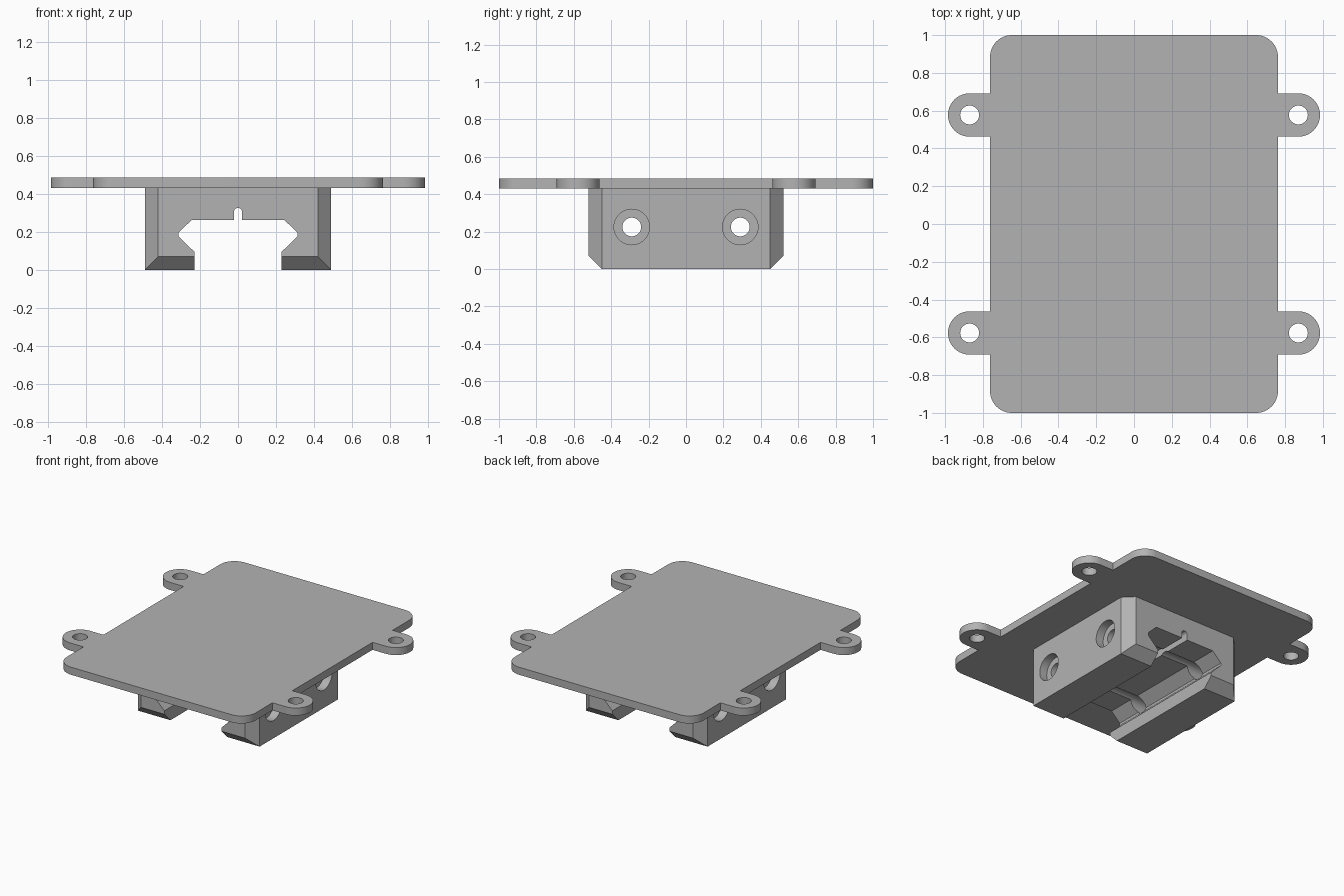
import bpy, bmesh
from math import pi, sin, cos
from mathutils import Matrix, Vector

cube = bpy.data.objects.get("Cube")
if cube:
    bpy.data.objects.remove(cube, do_unlink=True)

grey = bpy.data.materials.new("plain grey")
grey.use_nodes = True
COLOR = (0.45, 0.45, 0.45, 1)
grey.diffuse_color = COLOR
grey.node_tree.nodes["Principled BSDF"].inputs["Base Color"].default_value = COLOR

# Main dimensions
PLATE_X, PLATE_Y, PLATE_Z, TOP = 0.762, 1.0, 0.43, 0.485
EAR_X, EAR_Y, EAR_R = 0.87, 0.577, 0.115
SIDE, END, BEVEL = 0.49, 0.52, 0.07
BOLT_Y, BOLT_Z = 0.29, 0.225


def make(name, bm):
    bmesh.ops.recalc_face_normals(bm, faces=bm.faces)
    mesh = bpy.data.meshes.new(name)
    bm.to_mesh(mesh)
    bm.free()
    mesh.materials.append(grey)
    obj = bpy.data.objects.new(name, mesh)
    bpy.context.collection.objects.link(obj)
    return obj


def arc(cx, cy, r, start, end, steps=12):
    angles = [start + (end - start) * i / steps for i in range(steps + 1)]
    return [(cx + r * cos(a), cy + r * sin(a)) for a in angles]


def prism(name, outline, depth):
    """Extrude a closed outline; depth is a vector, to_3d places each point."""
    bm = bmesh.new()
    face = bm.faces.new([bm.verts.new(p) for p in outline])
    res = bmesh.ops.extrude_face_region(bm, geom=[face])
    verts = [v for v in res["geom"] if isinstance(v, bmesh.types.BMVert)]
    bmesh.ops.translate(bm, verts=verts, vec=depth)
    return make(name, bm)


def cylinder(name, center, radius, length, axis, tip=None):
    bm = bmesh.new()
    turn = Vector((0, 0, 1)).rotation_difference(Vector(axis)).to_matrix().to_4x4()
    bmesh.ops.create_cone(bm, cap_ends=True, segments=40, radius1=radius,
                          radius2=radius if tip is None else tip, depth=length,
                          matrix=Matrix.Translation(center) @ turn)
    return make(name, bm)


def cut(obj, cutters):
    for c in cutters:
        c.hide_render = True
        mod = obj.modifiers.new("cut", "BOOLEAN")
        mod.operation, mod.solver, mod.object = "DIFFERENCE", "EXACT", c
    graph = bpy.context.evaluated_depsgraph_get()
    mesh = bpy.data.meshes.new_from_object(obj.evaluated_get(graph))
    obj.modifiers.clear()
    obj.data = mesh
    for c in cutters:
        bpy.data.objects.remove(c, do_unlink=True)


def smooth(obj):
    bpy.ops.object.select_all(action="DESELECT")
    obj.select_set(True)
    bpy.context.view_layer.objects.active = obj
    bpy.ops.object.shade_smooth_by_angle(angle=pi / 7)


# Mounting plate: one half of the outline, then the same turned half way round
R = 0.115
half = arc(PLATE_X - R, R - PLATE_Y, R, -pi / 2, 0)
for y in (-EAR_Y, EAR_Y):
    half += [(PLATE_X, y - EAR_R)]
    half += arc(EAR_X, y, EAR_R, -pi / 2, pi / 2, 20)
    half += [(PLATE_X, y + EAR_R)]
half += arc(PLATE_X - R, PLATE_Y - R, R, 0, pi / 2)
outline = half + [(-x, -y) for x, y in half]
plate = prism("mounting_plate", [(x, y, PLATE_Z) for x, y in outline],
              (0, 0, TOP - PLATE_Z))
cut(plate, [cylinder("ear_hole", (sx * EAR_X, sy * EAR_Y, PLATE_Z), 0.05, 0.3, (0, 0, 1))
            for sx in (-1, 1) for sy in (-1, 1)])
smooth(plate)

# Clamp block: upright corners and lower end edges are bevelled
bm = bmesh.new()
for sx in (-1, 1):
    for sy in (-1, 1):
        for x, y, z in ((SIDE, END - BEVEL, 0), (SIDE, END - BEVEL, PLATE_Z),
                        (SIDE - BEVEL, END, BEVEL), (SIDE - BEVEL, END, PLATE_Z)):
            bm.verts.new((sx * x, sy * y, z))
bmesh.ops.convex_hull(bm, input=bm.verts)
bmesh.ops.dissolve_limit(bm, angle_limit=0.01, verts=bm.verts, edges=bm.edges)
block = make("clamp_block", bm)

# Rail channel with a round-topped relief slot along its roof
side = [(0.23, -0.1), (0.23, 0.095), (0.313, 0.177), (0.313, 0.195),
        (0.243, 0.263), (0.022, 0.263)]
side += arc(0, 0.303, 0.022, 0, pi / 2, 8)
profile = side + [(-x, z) for x, z in reversed(side[:-1])]
cutters = [prism("rail_channel", [(x, -1, z) for x, z in profile], (0, 2, 0))]

# Cross bolt holes with a counterbore at both sides
for y in (-BOLT_Y, BOLT_Y):
    cutters.append(cylinder("bolt_hole", (0, y, BOLT_Z), 0.05, 2, (1, 0, 0)))
    for sx in (-1, 1):
        cutters.append(cylinder("counterbore", (sx * SIDE, y, BOLT_Z), 0.095, 0.12, (1, 0, 0)))
cut(block, cutters)
smooth(block)
